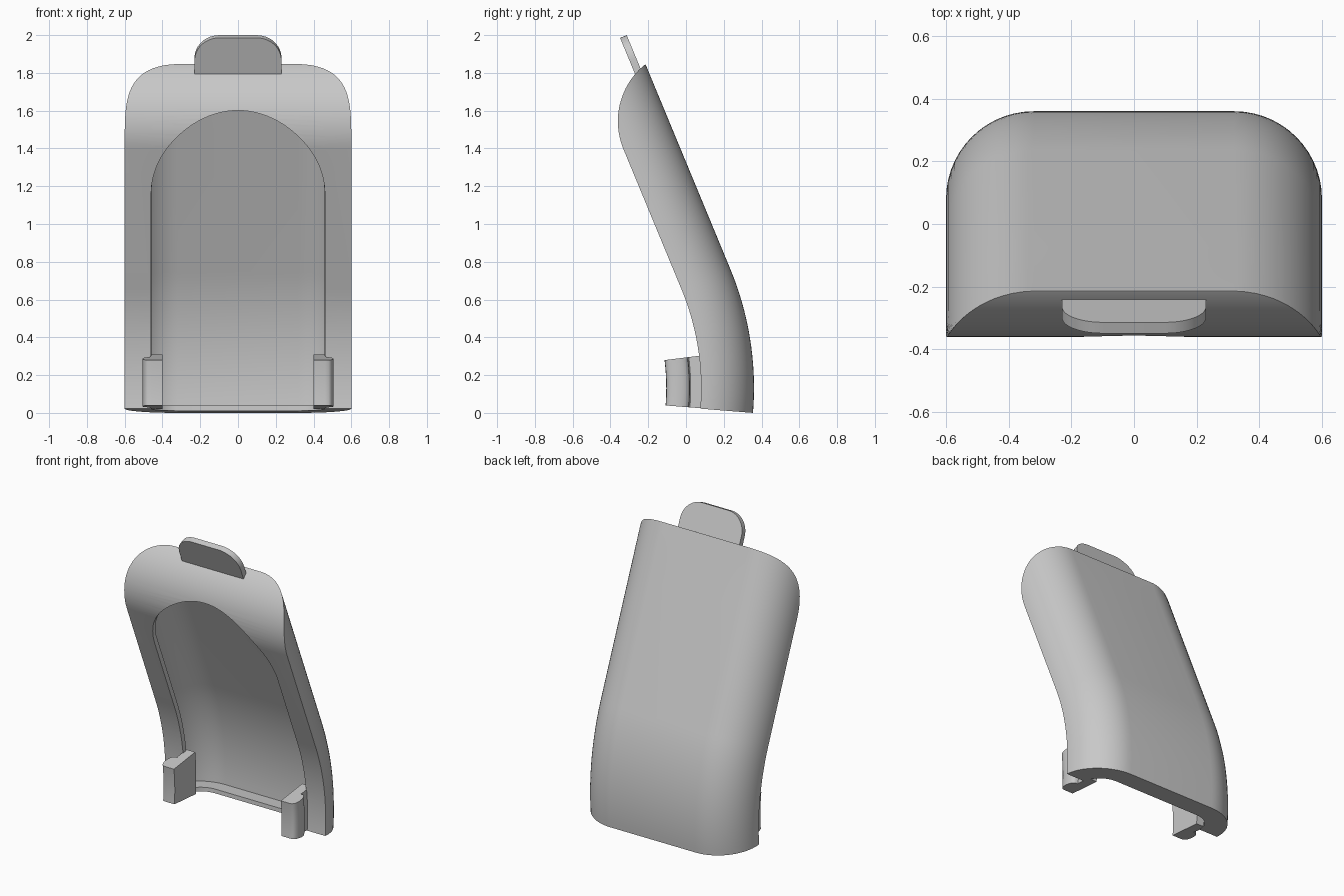
import bpy, bmesh, math

if "Cube" in bpy.data.objects:
    bpy.data.objects.remove(bpy.data.objects["Cube"])

R, T0, T1 = 1.645, math.radians(4.6), math.radians(-22.5)   # spine arc radius, start and end lean
ARC = R * (T0 - T1)          # length of the curved lower part
LEN = ARC + 1.174            # full length of the back
DEPTH, FLAT = 0.28, 0.32     # shell depth, half width of flat back
WALL, LIP = 0.04, 0.03       # wall thickness, front lip thickness
TOP, TOP_R = 0.37, 0.3845    # length and radius of the rounded top front

grey = bpy.data.materials.new("light grey")
grey.diffuse_color = (0.58, 0.58, 0.58, 1)
grey.use_nodes = True
grey.node_tree.nodes["Principled BSDF"].inputs["Base Color"].default_value = grey.diffuse_color


def place(x, d, s):
    """Map width x, depth d from the back and length s onto the bent spine."""
    t = max(T0 - s / R, T1)
    y = 0.36 - R + R * math.cos(t)
    z = R * math.sin(T0) - R * math.sin(t)
    extra = max(s - ARC, 0)
    y += math.sin(t) * extra - math.cos(t) * d
    z += math.cos(t) * extra + math.sin(t) * d
    return (x, y, z)


def shade(ob):
    bpy.ops.object.select_all(action='DESELECT')
    ob.select_set(True)
    bpy.context.view_layer.objects.active = ob
    bpy.ops.object.shade_smooth_by_angle(angle=math.radians(30))


def loft(name, sections, smooth=True):
    """Skin a list of (s, [(x, d), ...]) sections into a closed solid."""
    bm = bmesh.new()
    rings = [[bm.verts.new(place(x, d, s)) for x, d in pts] for s, pts in sections]
    n = len(rings[0])
    for a, b in zip(rings, rings[1:]):
        for i in range(n):
            j = (i + 1) % n
            bm.faces.new((a[i], a[j], b[j], b[i]))
    bm.faces.new(rings[0][::-1])
    bm.faces.new(rings[-1])
    bmesh.ops.recalc_face_normals(bm, faces=bm.faces)
    me = bpy.data.meshes.new(name)
    bm.to_mesh(me)
    bm.free()
    ob = bpy.data.objects.new(name, me)
    bpy.context.collection.objects.link(ob)
    me.materials.append(grey)
    if smooth:
        shade(ob)
    return ob


def front_depth(s):
    """Depth of the front surface, rounding back to nothing at the top."""
    t = max(s - (LEN - TOP), 0)
    return max(DEPTH - TOP_R + math.sqrt(TOP_R ** 2 - t * t), 0.0004)


def section(off, front, limit=9.0, extend=None, n=14):
    """Flat back with rounded corners, inset by off and cut at depth front."""
    r = DEPTH - off
    top = math.acos(max(1 - (front - off) / r, 0))
    half = []
    for i in range(n + 1):
        p = top * i / n
        half.append((min(FLAT + r * math.sin(p), limit), off + r * (1 - math.cos(p))))
    if extend:
        half.append((half[-1][0], extend))
    return [(-x, d) for x, d in reversed(half)] + half


def steps(a, b, n):
    return [a + (b - a) * i / n for i in range(n + 1)]


def arch(s, radius, start=1.32):
    """Half width of a round-topped outline."""
    return math.sqrt(max(radius ** 2 - max(s - start, 0) ** 2, 1e-5))


def arch_steps(first, radius):
    turn = [1.32 + radius * math.sin(a) for a in steps(0, math.pi / 2 - 0.02, 24)]
    return steps(first, ARC, 18) + turn


# Curved outer shell, with sections packed closer toward the top edge
top_steps = [LEN - TOP * (1 - u) ** 2 for u in steps(0, 1, 24)]
shell = loft("shell", [(s, section(0, front_depth(s)))
                       for s in steps(0, ARC, 20) + top_steps], False)

# Arched front opening and the wider hollow behind its thin lip
opening = loft("opening_cutter", [(s, section(0.14, DEPTH, arch(s, 0.46), 0.42))
                                  for s in arch_steps(-0.05, 0.46)], False)
hollow = loft("hollow_cutter", [(s, section(WALL, front_depth(s) - LIP, arch(s, 0.55)))
                                for s in arch_steps(0.03, 0.55)], False)
for cutter in (hollow, opening):
    mod = shell.modifiers.new(cutter.name, 'BOOLEAN')
    mod.operation, mod.solver, mod.object = 'DIFFERENCE', 'EXACT', cutter
bpy.context.view_layer.update()
cut = bpy.data.meshes.new_from_object(shell.evaluated_get(bpy.context.evaluated_depsgraph_get()))
shell.modifiers.clear()
shell.data = cut
for cutter in (hollow, opening):
    bpy.data.objects.remove(cutter)
shade(shell)

# Lower clips: straight arm with a rounded outward hook at the tip
for side, label in ((-1, "left"), (1, "right")):
    hook = [(0.46 + 0.045 * math.sin(a) ** 0.6, 0.402 - 0.0625 * math.cos(a))
            for a in steps(0.0, math.pi - 0.001, 12)]
    outline = [(0.40, 0.235), (0.465, 0.235), (0.465, 0.335)] + hook + [(0.40, 0.4645)]
    loft(label + "_clip", [(s, [(side * x, d) for x, d in outline])
                           for s in steps(0.003, 0.338, 8)])

# Top tab with rounded corners
tab = []
for s in [1.86] + [2.002 + 0.13 * math.sin(a) for a in steps(0, math.pi / 2, 12)]:
    w = 0.10 + math.sqrt(max(0.13 ** 2 - max(s - 2.002, 0) ** 2, 0))
    tab.append((s, [(-w, 0.033), (w, 0.033), (w, 0.071), (-w, 0.071)]))
loft("top_tab", tab)
